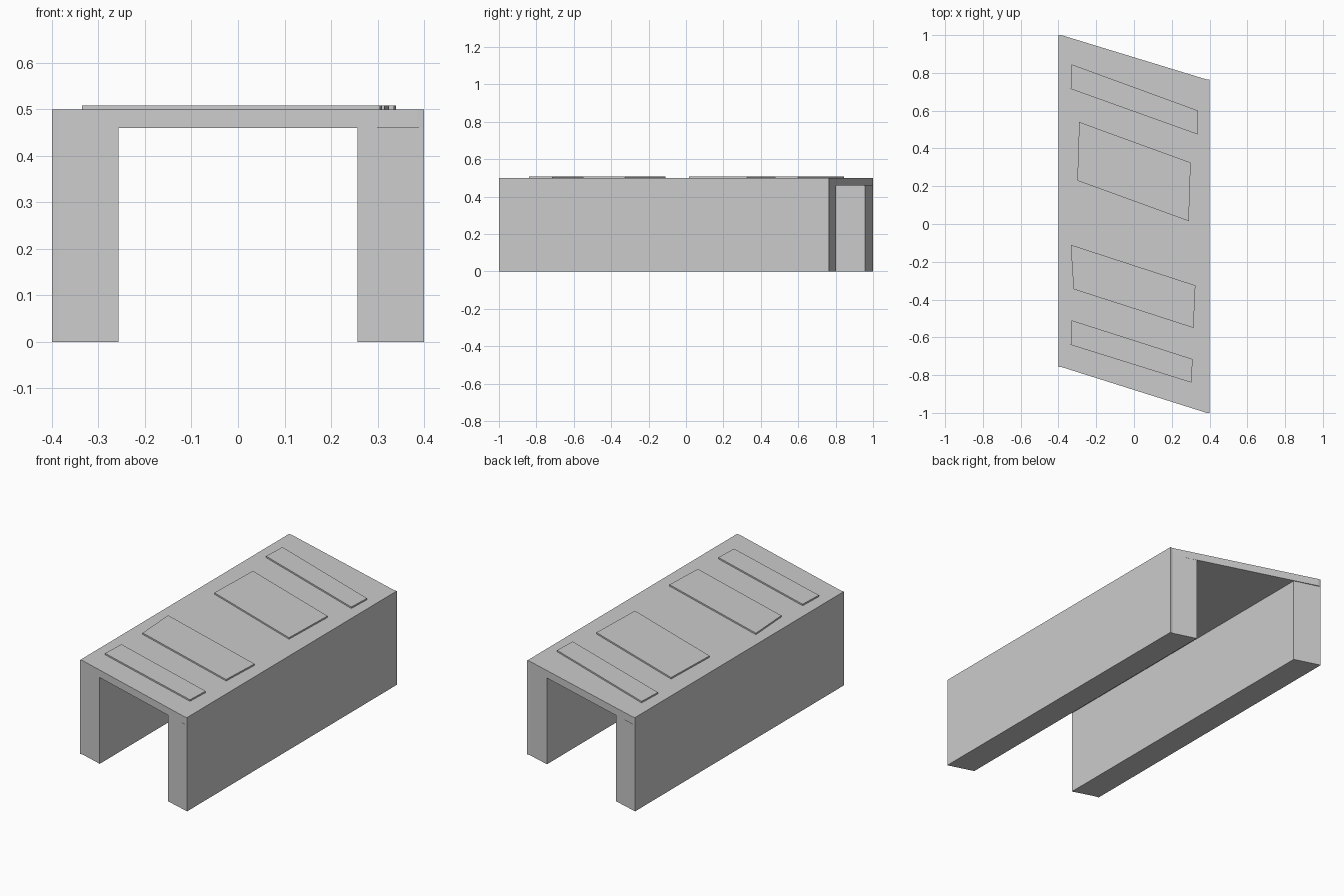
import bpy, bmesh

if "Cube" in bpy.data.objects:
    bpy.data.objects.remove(bpy.data.objects["Cube"])


def prism(name, outline, z0, z1):
    """Extrude a counter-clockwise plan outline from z0 up to z1."""
    bm = bmesh.new()
    face = bm.faces.new([bm.verts.new((x, y, z0)) for x, y in outline])
    top = bmesh.ops.extrude_face_region(bm, geom=[face])["geom"]
    verts = [g for g in top if isinstance(g, bmesh.types.BMVert)]
    bmesh.ops.translate(bm, verts=verts, vec=(0, 0, z1 - z0))
    bmesh.ops.recalc_face_normals(bm, faces=bm.faces)
    mesh = bpy.data.meshes.new(name)
    bm.to_mesh(mesh)
    bm.free()
    obj = bpy.data.objects.new(name, mesh)
    bpy.context.collection.objects.link(obj)
    return obj


LEG_TOP, DECK_TOP, PLATE_TOP = 0.46, 0.5, 0.508

# Skewed deck with short squared-off corners
prism("deck", [(-0.4, -0.757), (-0.385, -0.757), (0.385, -1), (0.4, -1),
               (0.4, 0.765), (0.385, 0.765), (-0.385, 1), (-0.4, 1)],
      LEG_TOP, DECK_TOP)

# Long side walls under the deck
prism("left_wall", [(-0.4, -0.757), (-0.385, -0.757), (-0.257, -0.797),
                    (-0.257, 0.957), (-0.4, 1)], 0, LEG_TOP)
prism("right_wall", [(0.257, -0.957), (0.4, -1), (0.4, 0.765),
                     (0.385, 0.765), (0.257, 0.803)], 0, LEG_TOP)

# Thin raised plates on the deck, front to back
plates = [
    [(-0.335, -0.64), (0.305, -0.84), (0.31, -0.715), (-0.33, -0.51)],
    [(-0.32, -0.345), (0.315, -0.55), (0.325, -0.325), (-0.335, -0.11)],
    [(-0.3, 0.23), (0.29, 0.015), (0.3, 0.325), (-0.29, 0.54)],
    [(-0.335, 0.715), (0.335, 0.475), (0.34, 0.6), (-0.33, 0.845)],
]
for i, outline in enumerate(plates, 1):
    prism(f"top_plate_{i}", outline, DECK_TOP, PLATE_TOP)
